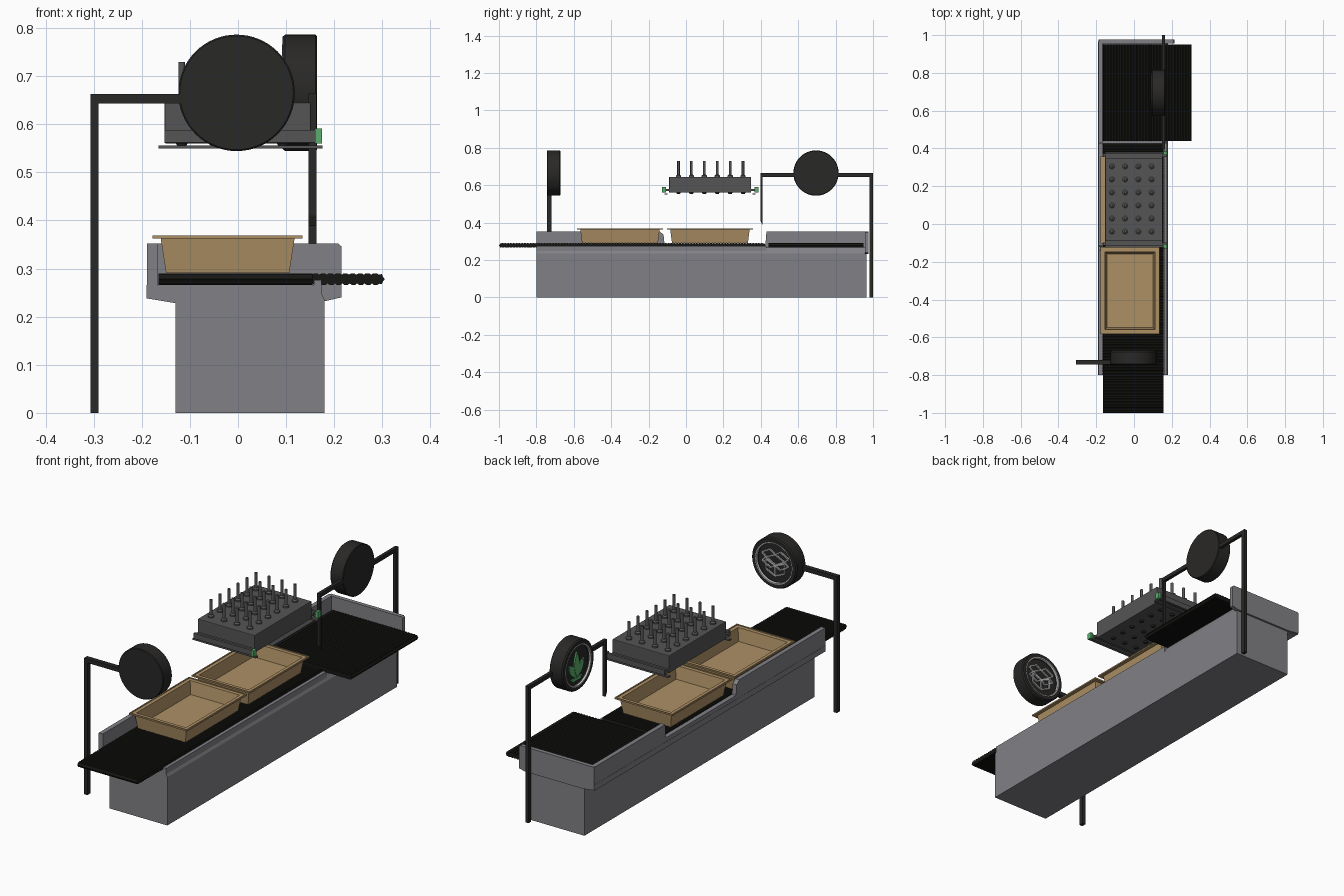
import bpy, bmesh, math
from mathutils import Matrix, Vector

if "Cube" in bpy.data.objects:
    bpy.data.objects.remove(bpy.data.objects["Cube"])


def mat(name, r, g, b):
    m = bpy.data.materials.new(name)
    m.diffuse_color = (r, g, b, 1)
    m.use_nodes = True
    m.node_tree.nodes["Principled BSDF"].inputs["Base Color"].default_value = m.diffuse_color
    return m


BODY = mat("body grey", 0.22, 0.22, 0.24)
DARK = mat("dark", 0.022, 0.021, 0.02)
BELT = mat("belt", 0.008, 0.008, 0.007)
STEEL = mat("steel", 0.09, 0.09, 0.09)
TAN = mat("tan", 0.42, 0.28, 0.13)
GREEN = mat("green", 0.1, 0.42, 0.15)
LIGHT = mat("light", 0.5, 0.5, 0.5)


def finish(name, bm, m, bevel=0, smooth=False, matrix=None):
    bmesh.ops.recalc_face_normals(bm, faces=bm.faces)
    me = bpy.data.meshes.new(name)
    if matrix:
        bm.transform(matrix)
    bm.to_mesh(me)
    bm.free()
    me.materials.append(m)
    ob = bpy.data.objects.new(name, me)
    bpy.context.collection.objects.link(ob)
    if bevel:
        b = ob.modifiers.new("bevel", 'BEVEL')
        b.width, b.segments = bevel, 2
    if smooth:
        bpy.context.view_layer.objects.active = ob
        bpy.ops.object.select_all(action='DESELECT')
        ob.select_set(True)
        bpy.ops.object.shade_smooth_by_angle(angle=math.radians(35))
    return ob


def add_box(bm, x0, x1, y0, y1, z0, z1):
    c = Matrix.Translation(((x0 + x1) / 2, (y0 + y1) / 2, (z0 + z1) / 2))
    bmesh.ops.create_cube(bm, size=1, matrix=c @ Matrix.Diagonal((x1 - x0, y1 - y0, z1 - z0, 1)))


def box(name, m, *dims, bevel=0):
    bm = bmesh.new()
    add_box(bm, *dims)
    return finish(name, bm, m, bevel)


def prism(name, m, pts, depth, matrix):
    """Extrude a 2D outline along local z."""
    bm = bmesh.new()
    f = bm.faces.new([bm.verts.new((p[0], p[1], 0)) for p in pts])
    r = bmesh.ops.extrude_face_region(bm, geom=[f])
    bmesh.ops.translate(bm, vec=(0, 0, depth), verts=[v for v in r['geom'] if isinstance(v, bmesh.types.BMVert)])
    return finish(name, bm, m, matrix=matrix)


def lathe(name, m, prof, matrix, n=64):
    bm = bmesh.new()
    vs = [bm.verts.new((r, 0, z)) for r, z in prof]
    es = [bm.edges.new(p) for p in zip(vs, vs[1:])]
    bmesh.ops.spin(bm, geom=vs + es, cent=(0, 0, 0), axis=(0, 0, 1), angle=2 * math.pi, steps=n)
    bmesh.ops.remove_doubles(bm, verts=bm.verts, dist=1e-5)
    return finish(name, bm, m, smooth=True, matrix=matrix)


def frame(x, y, z, o):
    return Matrix((x, y, z)).transposed().to_4x4() if o is None else \
        Matrix.Translation(o) @ Matrix((x, y, z)).transposed().to_4x4()


# frame: base, sloped bed, stepped side rail, end wall
box("base", BODY, -0.13, 0.18, -0.80, 0.966, 0, 0.232)
ALONG_Y = ((1, 0, 0), (0, 0, 1), (0, -1, 0))
prism("belt_bed", BODY, [(-0.19, 0.238), (-0.13, 0.228), (0.18, 0.228), (0.18, 0.235), (0.165, 0.266), (-0.19, 0.266)],
      1.766, frame(*ALONG_Y, (0, 0.966, 0)))
ALONG_X = ((0, 1, 0), (0, 0, 1), (1, 0, 0))
prism("side_rail", BODY, [(-0.80, 0.238), (0.97, 0.238), (0.97, 0.352), (0.43, 0.352), (0.425, 0.285), (-0.115, 0.285),
                          (-0.12, 0.335), (-0.14, 0.352), (-0.80, 0.352)], 0.022, frame(*ALONG_X, (-0.189, 0, 0)))
prism("end_wall", BODY, [(-0.189, 0.24), (-0.13, 0.232), (0.18, 0.232), (0.215, 0.24), (0.215, 0.346), (0.208, 0.352),
                         (-0.183, 0.352), (-0.189, 0.346)], 0.02, frame(*ALONG_Y, (0, 0.976, 0)))
box("right_skirt", BODY, 0.158, 0.174, -0.80, 0.43, 0.235, 0.276)


# ribbed belts: toothed stadium outline extruded across the width
def belt(name, u0, u1, width, matrix):
    r, h, pitch = 0.0095, 0.0025, 0.015
    a, b = u0 + r + h, u1 - r - h
    n = int((b - a) / pitch)
    p = (b - a) / n
    top = []
    for i in range(n):
        top += [(a + p * (i + t), r + o) for t, o in ((0, 0), (0.2, h), (0.7, h), (0.9, 0))]
    def cap(c, s):
        return [(c + s * (r + (h if k % 2 else 0)) * math.sin(k * math.pi / 6),
                 s * (r + (h if k % 2 else 0)) * math.cos(k * math.pi / 6)) for k in range(0, 6)]
    pts = top + cap(b, 1) + [(a + b - u, -z) for u, z in top] + cap(a, -1)
    return prism(name, BELT, pts, width, matrix)


belt("main_belt", -1.0, 0.425, 0.32, frame(*ALONG_X, (-0.165, 0, 0.278)))
belt("side_belt", -0.165, 0.305, 0.51, frame(*ALONG_Y, (0, 0.95, 0.278)))


# trays: tapered open boxes with a flange
def tray(name, yc):
    bm = bmesh.new()
    rings = [(0.128, 0.203, 0.291), (0.139, 0.212, 0.362), (0.156, 0.23, 0.362), (0.156, 0.23, 0.369),
             (0.150, 0.224, 0.369), (0.150, 0.224, 0.366), (0.133, 0.206, 0.366), (0.122, 0.195, 0.305)]
    loops = [[bm.verts.new((sx * hx - 0.0215, sy * hy + yc, z)) for sx, sy in ((-1, -1), (1, -1), (1, 1), (-1, 1))]
             for hx, hy, z in rings]
    for p, q in zip(loops, loops[1:]):
        for i in range(4):
            j = (i + 1) % 4
            bm.faces.new((p[i], p[j], q[j], q[i]))
    bm.faces.new(loops[0])
    bm.faces.new(loops[-1])
    finish(name, bm, TAN)


tray("front_tray", -0.353)
tray("rear_tray", 0.128)

# dispenser head with pins above and nozzle buttons below
box("dispenser_block", STEEL, -0.153, 0.152, -0.09, 0.348, 0.56, 0.645, bevel=0.003)
PIN = [(0, 0), (0.014, 0), (0.014, 0.006), (0.007, 0.012), (0.007, 0.084), (0, 0.084)]
NOZZLE = [(0, 0), (0.012, 0), (0.009, -0.006), (0, -0.006)]
for i in range(4):
    for j in range(6):
        x, y = -0.117 + 0.07 * i, -0.04 + 0.069 * j
        lathe("pin", STEEL, PIN, Matrix.Translation((x, y, 0.645)), 12)
        lathe("nozzle", DARK, NOZZLE, Matrix.Translation((x, y, 0.56)), 12)

# sensor bars with green lamps at both ends of the head
for yc, s in ((-0.118, 1), (0.376, -1)):
    box("sensor_bar", STEEL, -0.153, 0.16, yc - 0.006, yc + 0.006, 0.562, 0.588)
    box("bar_bracket", STEEL, -0.153, 0.152, min(yc, yc + s * 0.03), max(yc, yc + s * 0.03), 0.57, 0.58)
    box("bar_plate", STEEL, -0.165, 0.176, yc + s * 0.012 - 0.008, yc + s * 0.012 + 0.008, 0.549, 0.556)
    box("bar_lamp", GREEN, 0.16, 0.175, yc - 0.011, yc + 0.011, 0.56, 0.591)


# round signs: dished disc, light ring
def sign(name, m):
    d = 0.036
    lathe(name + "_disc", DARK, [(0, -d), (0.118, -d), (0.121, -d + 0.003), (0.121, d - 0.006), (0.116, d),
                                 (0.100, d), (0.094, d - 0.014), (0, d - 0.014)], m)
    lathe(name + "_ring", LIGHT, [(0.093, d - 0.006), (0.1, d - 0.006), (0.1, d + 0.001), (0.095, d + 0.001),
                                  (0.093, d - 0.006)], m)
    return m @ Matrix.Translation((0, 0, d - 0.015))


# front sign: plain open box shape
f = sign("front_sign", frame((-1, 0, 0), (0, 0, 1), (0, 1, 0), (-0.003, -0.707, 0.665)))
def stroke(a, b, w=0.007):
    a, b = Vector(a), Vector(b)
    n = Vector((a.y - b.y, b.x - a.x)).normalized() * w / 2
    prism("box_stroke", LIGHT, [a - n, b - n, b + n, a + n], 0.008, f)
for s in (-1, 1):
    path = [(0, -0.065), (s * 0.05, -0.042), (s * 0.05, 0.005), (0, -0.015), (s * 0.025, -0.03), (s * 0.07, -0.005),
            (s * 0.05, 0.015), (0, 0.038), (s * 0.028, 0.058), (s * 0.072, 0.034), (s * 0.05, 0.015), (0, -0.012)]
    for a, b in zip(path, path[1:]):
        stroke(a, b)
stroke((0, -0.065), (0, -0.012))

# rear sign: plain leaf shapes
g = sign("rear_sign", frame((0, -1, 0), (0, 0, 1), (-1, 0, 0), (0.128, 0.695, 0.665)))
for ang, ln in ((0.65, 0.095), (0, 0.125), (-0.65, 0.095)):
    leaf = [(math.sin(math.pi * t / 8) * 0.02 * s, t / 8 * ln) for s, r in ((1, range(0, 9)), (-1, range(7, 0, -1))) for t in r]
    prism("leaf", GREEN, leaf, 0.006 + 0.002 * (ang == 0),
          g @ Matrix.Translation((0, -0.06, 0)) @ Matrix.Rotation(ang, 4, 'Z'))
prism("leaf_base", GREEN, [(-0.045, -0.06), (-0.03, -0.075), (0.03, -0.075), (0.045, -0.06)], 0.007, g)

# sign posts
box("front_post", DARK, -0.307, -0.29, -0.743, -0.72, 0, 0.663)
box("front_arm", DARK, -0.307, -0.1, -0.743, -0.72, 0.643, 0.663)
box("rear_post", DARK, 0.147, 0.163, 0.98, 1.0, 0, 0.664)
box("rear_arm", DARK, 0.147, 0.163, 0.397, 1.0, 0.645, 0.664)
prism("rear_probe", DARK, [(0.397, 0.664), (0.397, 0.41), (0.408, 0.388), (0.41, 0.664)], 0.016, frame(*ALONG_X, (0.147, 0, 0)))
